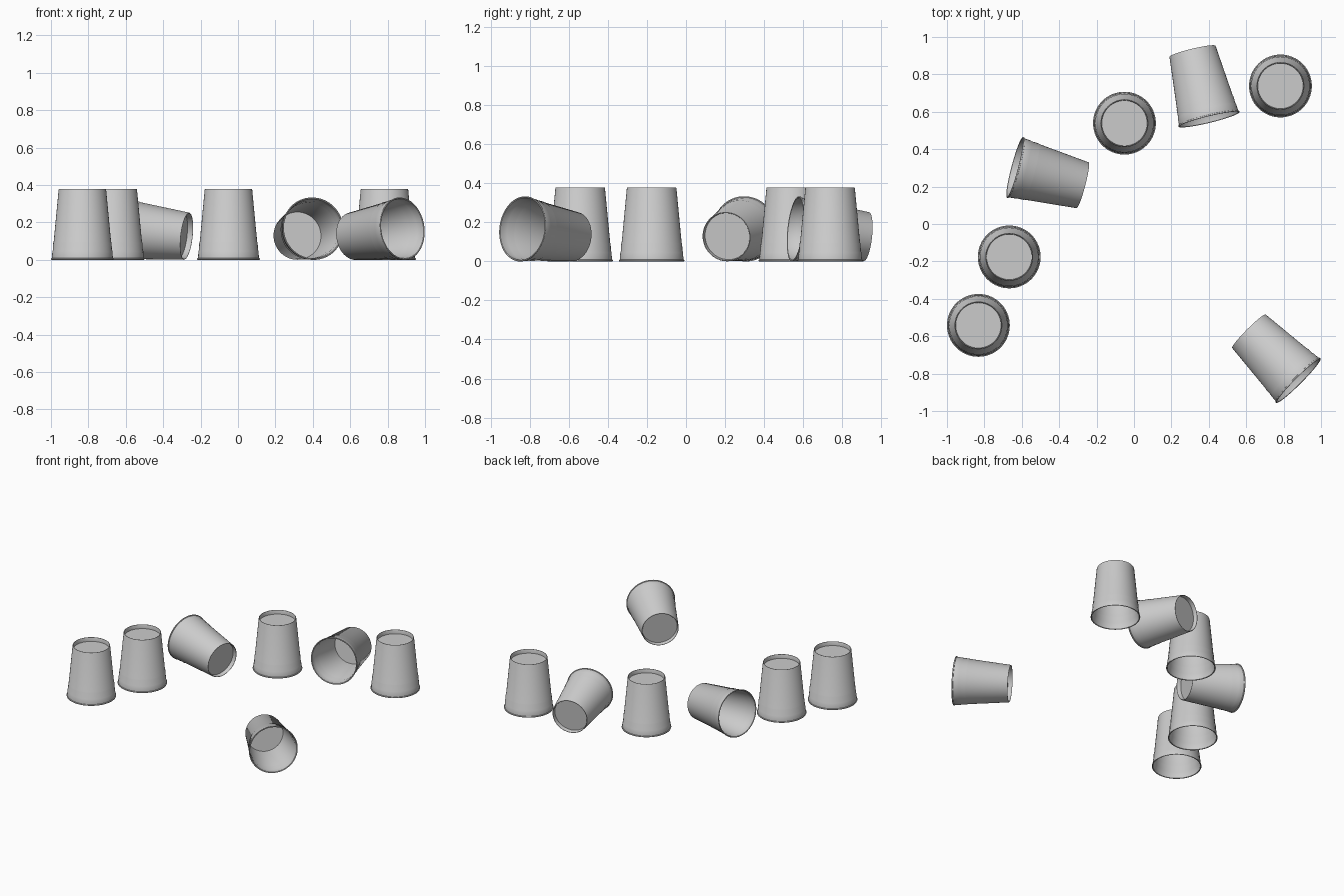
import bpy, bmesh
from math import pi, atan2, cos, radians
from mathutils import Matrix, Vector

if "Cube" in bpy.data.objects:
    bpy.data.objects.remove(bpy.data.objects["Cube"])

H, R_RIM, R_BASE = 0.378, 0.168, 0.127   # cup height and radii
RECESS, WALL = 0.03, 0.004
TILT = atan2(R_RIM - R_BASE, H)          # lean of a cup resting on its side


def wall_r(z):
    # straight tapered wall, slightly inside the rolled lip
    return R_BASE + (R_RIM - 0.004 - R_BASE) * (1 - z / H)


def cup_mesh():
    floor = H - RECESS
    # closed section: recessed base, foot ring, wall with two steps, lip, inside
    prof = [(0, floor), (0.121, floor), (0.1215, H - 0.003), (0.123, H),
            (0.1255, H), (R_BASE, H - 0.003)]
    for z, grow in ((0.096, 0.0), (0.092, 0.002), (0.052, 0.0), (0.048, 0.002)):
        prof.append((wall_r(z) + grow - 0.001, z))
    prof += [(wall_r(0.009), 0.009), (R_RIM - 0.001, 0.008), (R_RIM, 0.004),
             (R_RIM - 0.001, 0.001), (R_RIM - 0.004, 0), (R_RIM - 0.008, 0.002),
             (wall_r(0.01) - WALL, 0.01)]
    for z, grow in ((0.048, 0.002), (0.052, 0.0), (0.092, 0.002), (0.096, 0.0)):
        prof.append((wall_r(z) + grow - 0.001 - WALL, z))
    low = floor - WALL
    prof += [(wall_r(low) - WALL, low), (0, low)]

    bm = bmesh.new()
    vs = [bm.verts.new((r, 0, z)) for r, z in prof]
    es = [bm.edges.new(p) for p in zip(vs, vs[1:])]
    bmesh.ops.spin(bm, geom=vs + es, cent=(0, 0, 0), axis=(0, 0, 1),
                   angle=2 * pi, steps=64, use_duplicate=False)
    bmesh.ops.remove_doubles(bm, verts=bm.verts, dist=0.0003)
    bmesh.ops.recalc_face_normals(bm, faces=bm.faces)
    me = bpy.data.meshes.new("cup")
    bm.to_mesh(me)
    bm.free()
    return me


mesh = cup_mesh()


def add_cup(name, matrix):
    ob = bpy.data.objects.new(name, mesh)
    bpy.context.collection.objects.link(ob)
    ob.matrix_world = matrix
    return ob


# cups standing upside down
for i, (x, y) in enumerate([(-0.832, -0.542), (-0.667, -0.176),
                            (-0.051, 0.539), (0.783, 0.738)]):
    cup = add_cup(f"upright_cup_{i + 1}", Matrix.Translation((x, y, 0)))

# cups lying on their side: plan midpoint of the axis, heading rim to base
for i, (x, y, ang) in enumerate([(-0.456, 0.255, -14.8), (0.357, 0.741, 103.6),
                                 (0.747, -0.706, 135.0)]):
    a = radians(ang)
    rot = Matrix.Rotation(a, 4, 'Z') @ Matrix.Rotation(pi / 2 + TILT, 4, 'Y')
    half = rot.to_3x3() @ Vector((0, 0, H / 2))
    pos = Vector((x - half.x, y - half.y, R_RIM * cos(TILT)))
    cup = add_cup(f"lying_cup_{i + 1}", Matrix.Translation(pos) @ rot)

# smooth shading on the shared mesh
bpy.ops.object.select_all(action='DESELECT')
cup.select_set(True)
bpy.context.view_layer.objects.active = cup
bpy.ops.object.shade_smooth_by_angle(angle=radians(35))
